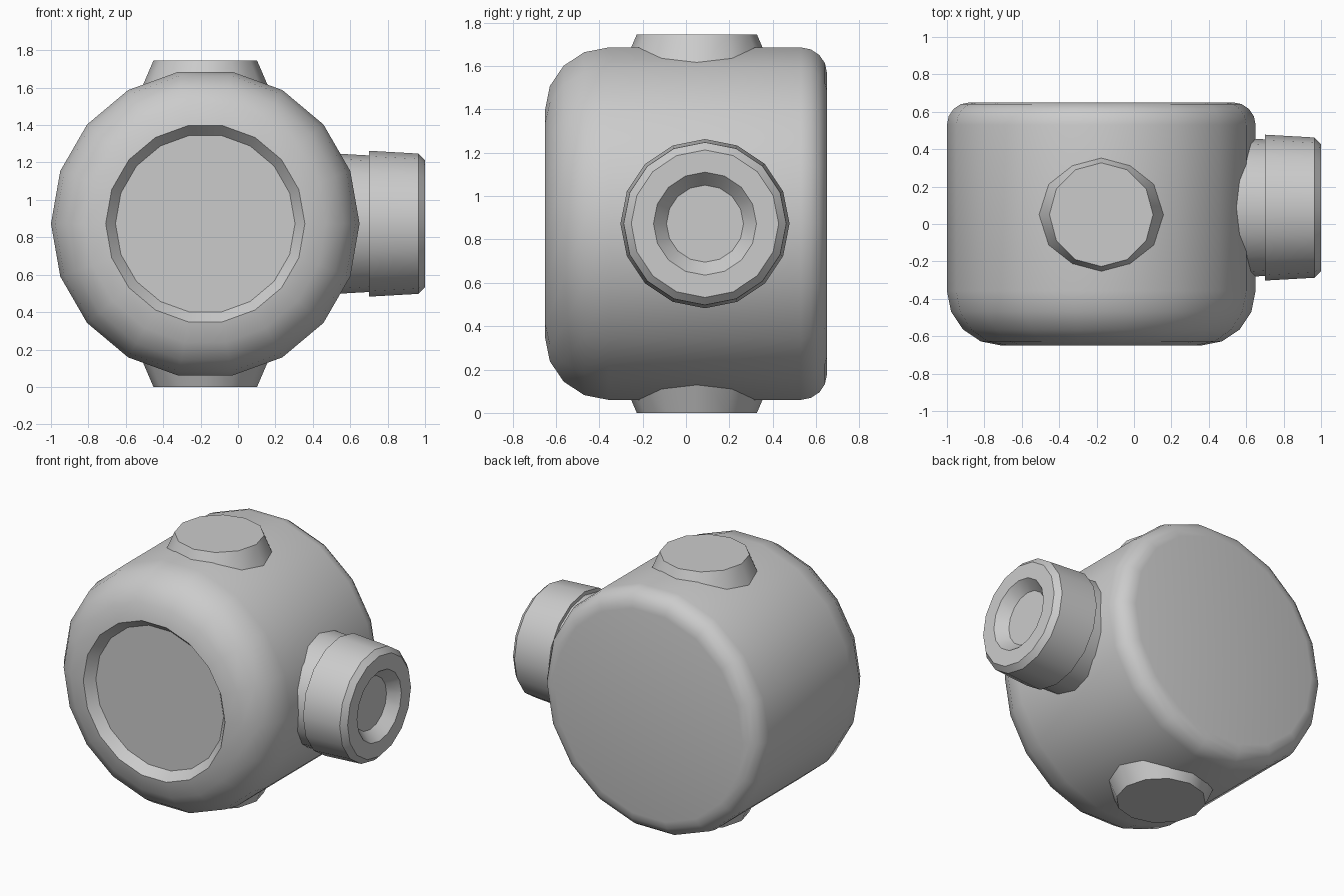
import bpy, bmesh
from math import sin, cos, pi, radians
from mathutils import Vector

if "Cube" in bpy.data.objects:
    bpy.data.objects.remove(bpy.data.objects["Cube"])


def lathe(name, profile, sides, origin, axis, u, v):
    """Revolve (distance, radius) points round an axis and cap both ends."""
    origin, axis, u, v = map(Vector, (origin, axis, u, v))
    bm = bmesh.new()
    rings = []
    for d, r in profile:
        rings.append([bm.verts.new(origin + axis * d
                      + u * (r * cos(2 * pi * i / sides))
                      + v * (r * sin(2 * pi * i / sides))) for i in range(sides)])
    for a, b in zip(rings, rings[1:]):
        for i in range(sides):
            j = (i + 1) % sides
            bm.faces.new((a[i], a[j], b[j], b[i]))
    bm.faces.new(rings[0])
    bm.faces.new(rings[-1])
    bmesh.ops.recalc_face_normals(bm, faces=bm.faces)
    mesh = bpy.data.meshes.new(name)
    bm.to_mesh(mesh)
    bm.free()
    ob = bpy.data.objects.new(name, mesh)
    bpy.context.collection.objects.link(ob)
    bpy.ops.object.select_all(action='DESELECT')
    bpy.context.view_layer.objects.active = ob
    ob.select_set(True)
    bpy.ops.object.shade_smooth_by_angle(angle=radians(35))
    return ob


def fillet(d, r, radius, direction, steps):
    """Quarter-round from the end face out to the side wall."""
    return [(d + direction * radius * (1 - cos(t)), r - radius + radius * sin(t))
            for t in (pi / 2 * k / steps for k in range(steps + 1))]


X, Y, Z = (1, 0, 0), (0, 1, 0), (0, 0, 1)
CX, CZ = -0.175, 0.8725

# Drum body with rounded rims and a shallow recessed front window
body = [(-0.59, 0.48)]
body += fillet(-0.65, 0.825, 0.2925, 1, 4)
body += reversed(fillet(0.65, 0.825, 0.12, -1, 4))
lathe("drum_body", body, 18, (CX, 0, CZ), Y, X, Z)

# Side barrel: neck, flared collar, chamfered rim, recessed eyepiece
barrel = [(0.35, 0.385), (0.70, 0.365), (0.70, 0.39), (0.965, 0.375),
          (1.0, 0.34), (1.0, 0.2375), (0.93, 0.1775)]
lathe("side_barrel", barrel, 16, (0, 0.0875, CZ), X, Y, Z)

# Matching tapered knobs above and below
for name, s in (("top_knob", 1), ("bottom_knob", -1)):
    lathe(name, [(0.6725, 0.363), (CZ, 0.277)], 12, (CX, 0.05, CZ), (0, 0, s), X, Y)
